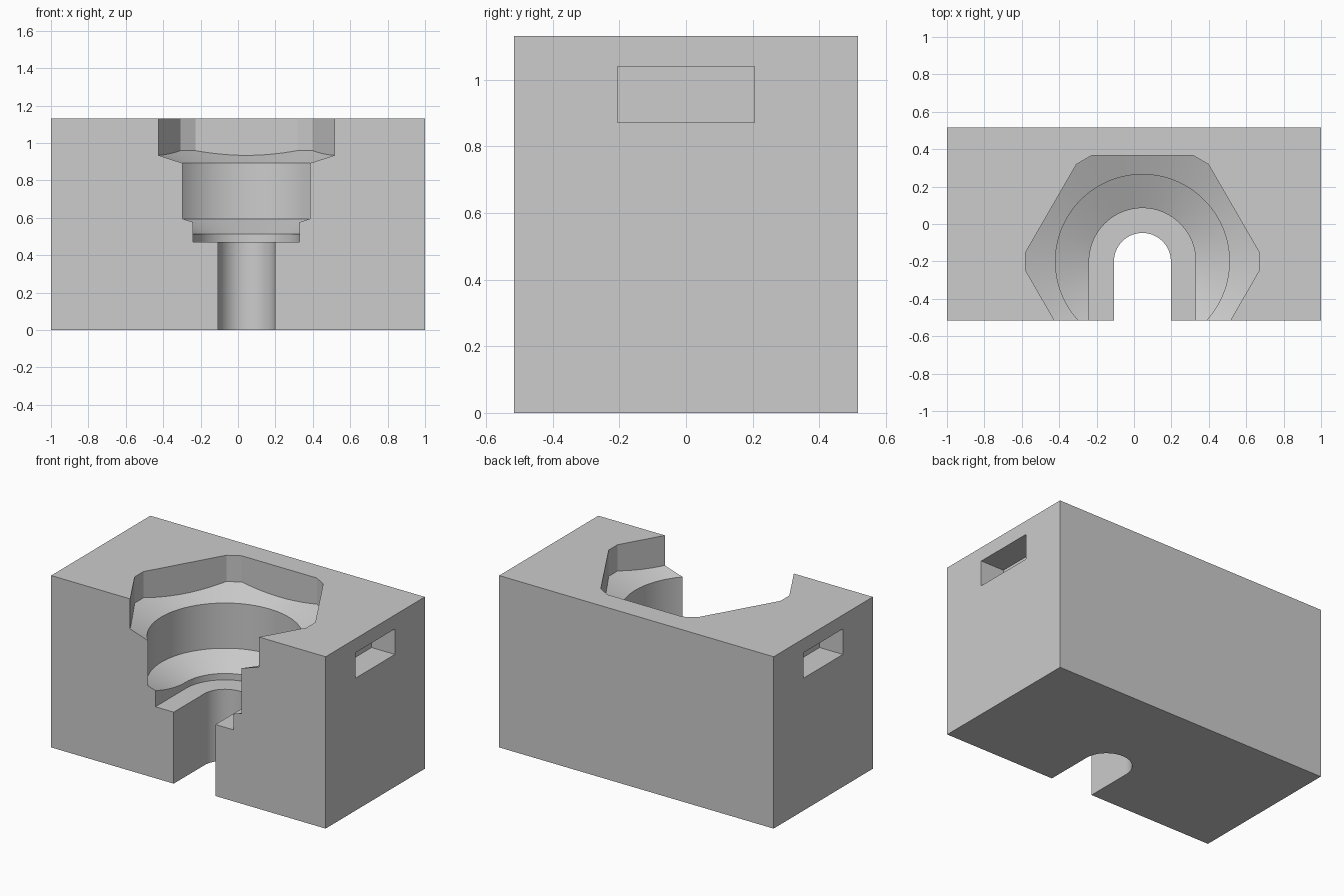
import bpy, bmesh, math

if "Cube" in bpy.data.objects:
    bpy.data.objects.remove(bpy.data.objects["Cube"], do_unlink=True)

# Block size, and the axis of the stepped pocket
HX, HY, HZ = 1.0, 0.516, 1.132
CX, CY = 0.045, -0.2

grey = bpy.data.materials.new("light grey")
grey.use_nodes = True
grey.diffuse_color = (0.604, 0.604, 0.604, 1)
grey.node_tree.nodes["Principled BSDF"].inputs["Base Color"].default_value = (0.604, 0.604, 0.604, 1)


def finish(name, bm):
    bmesh.ops.recalc_face_normals(bm, faces=bm.faces)
    me = bpy.data.meshes.new(name)
    bm.to_mesh(me)
    bm.free()
    me.materials.append(grey)
    ob = bpy.data.objects.new(name, me)
    bpy.context.collection.objects.link(ob)
    return ob


def prism(name, outline, z0, z1):
    """Extrude a flat outline between two heights."""
    bm = bmesh.new()
    face = bm.faces.new([bm.verts.new((x, y, z0)) for x, y in outline])
    top = bmesh.ops.extrude_face_region(bm, geom=[face])["geom"]
    verts = [v for v in top if isinstance(v, bmesh.types.BMVert)]
    bmesh.ops.translate(bm, verts=verts, vec=(0, 0, z1 - z0))
    return finish(name, bm)


def box(name, x0, x1, y0, y1, z0, z1):
    return prism(name, [(x0, y0), (x1, y0), (x1, y1), (x0, y1)], z0, z1)


def revolve(name, profile, steps=128):
    """Turn a radius/height profile about the pocket axis."""
    bm = bmesh.new()
    verts = [bm.verts.new((CX + r, CY, z)) for r, z in profile]
    edges = [bm.edges.new(pair) for pair in zip(verts, verts[1:])]
    bmesh.ops.spin(bm, geom=verts + edges, cent=(CX, CY, 0), axis=(0, 0, 1),
                   angle=math.tau, steps=steps)
    bmesh.ops.remove_doubles(bm, verts=bm.verts, dist=1e-5)
    return finish(name, bm)


def boolean(target, cutter, operation):
    cutter.hide_render = True
    mod = target.modifiers.new("cut", "BOOLEAN")
    mod.operation, mod.solver, mod.object = operation, "EXACT", cutter
    bpy.context.view_layer.objects.active = target
    bpy.ops.object.modifier_apply(modifier=mod.name)
    bpy.data.objects.remove(cutter, do_unlink=True)


def slot_outline(r, n=48):
    """U shape: half circle at the back, straight sides out of the front."""
    arc = [(CX + r * math.cos(math.pi * i / n), CY + r * math.sin(math.pi * i / n))
           for i in range(n + 1)]
    return arc + [(CX - r, -0.7), (CX + r, -0.7)]


block = box("block", -HX, HX, -HY, HY, 0, HZ)

# Hexagon with clipped corners, bounding the turned pocket
apothem, clip = 0.565, 0.626
half = (apothem / math.cos(math.pi / 6) - clip) * math.tan(math.pi / 3)
outline = []
for k in range(6):
    a = k * math.pi / 3
    for s in (-half, half):
        outline.append((CX + clip * math.cos(a) - s * math.sin(a),
                        CY + clip * math.sin(a) + s * math.cos(a)))
hexagon = prism("hexagon_cutter", outline, 0.3, 1.25)

# Turned pocket: cone floor, bore, shallow conical seat under the hexagon
pocket = revolve("pocket_cutter", [(0, 0.497), (0.25, 0.497), (0.465, 0.595), (0.465, 0.893),
                                   (0.80, 1.03), (0.80, 1.4), (0, 1.4)])
boolean(pocket, hexagon, "INTERSECT")
boolean(block, pocket, "DIFFERENCE")

# Wide stepped slot and narrow through slot, both open at the front
boolean(block, prism("wide_slot_cutter", slot_outline(0.285), 0.471, 0.7), "DIFFERENCE")
boolean(block, prism("narrow_slot_cutter", slot_outline(0.152), -0.1, 0.6), "DIFFERENCE")

# Grip recess in each end
for side in (-1, 1):
    x0, x1 = sorted((side * 0.83, side * 1.1))
    boolean(block, box("grip_cutter", x0, x1, -0.205, 0.205, 0.872, 1.04), "DIFFERENCE")

bpy.ops.object.select_all(action="DESELECT")
block.select_set(True)
bpy.context.view_layer.objects.active = block
bpy.ops.object.shade_smooth_by_angle(angle=math.radians(15))
